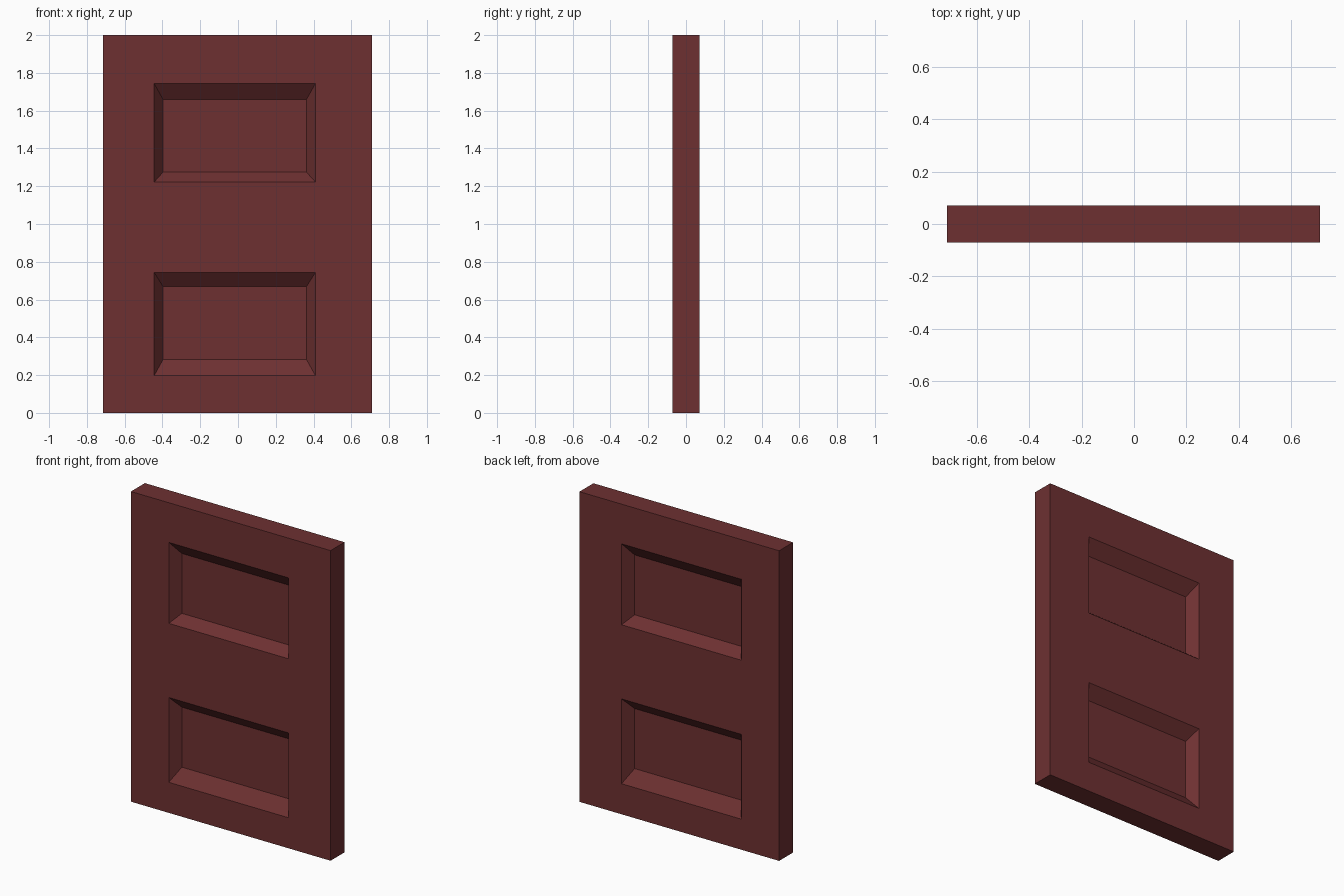
import bpy, bmesh

if "Cube" in bpy.data.objects:
    bpy.data.objects.remove(bpy.data.objects["Cube"])

HALF_T = 0.071                       # half the slab thickness
DEPTH = 0.066                        # depth of each recess
XS = [-0.714, -0.444, 0.41, 0.71]    # slab and recess edges across
ZS = [0.0, 0.197, 0.744, 1.222, 1.744, 2.0]
FLOOR_X = (-0.397, 0.363)            # recess floor extents
FLOOR_Z = {1: (0.282, 0.669), 3: (1.274, 1.66)}

bm = bmesh.new()
grid = {}

# both faces of the door, each with two sloped recesses
for side in (-1, 1):
    for i, x in enumerate(XS):
        for j, z in enumerate(ZS):
            grid[side, i, j] = bm.verts.new((x, side * HALF_T, z))
    for i in range(3):
        for j in range(5):
            outer = [grid[side, a, b] for a, b in
                     ((i, j), (i + 1, j), (i + 1, j + 1), (i, j + 1))]
            if i == 1 and j in FLOOR_Z:
                z0, z1 = FLOOR_Z[j]
                x0, x1 = FLOOR_X
                y = side * (HALF_T - DEPTH)
                inner = [bm.verts.new((x, y, z)) for x, z in
                         ((x0, z0), (x1, z0), (x1, z1), (x0, z1))]
                bm.faces.new(inner)
                for k in range(4):
                    n = (k + 1) % 4
                    bm.faces.new((outer[k], outer[n], inner[n], inner[k]))
            else:
                bm.faces.new(outer)

# outer edges joining front to back
rim = ([(i, 0) for i in range(3)] + [(3, j) for j in range(5)]
       + [(i, 5) for i in range(3, 0, -1)] + [(0, j) for j in range(5, 0, -1)])
for k, a in enumerate(rim):
    b = rim[(k + 1) % len(rim)]
    bm.faces.new((grid[(-1, *a)], grid[(-1, *b)], grid[(1, *b)], grid[(1, *a)]))

bmesh.ops.recalc_face_normals(bm, faces=bm.faces)
mesh = bpy.data.meshes.new("door_panel")
bm.to_mesh(mesh)
bm.free()

# dark red paint
paint = bpy.data.materials.new("dark red paint")
paint.diffuse_color = (0.155, 0.030, 0.031, 1)
paint.use_nodes = True
paint.node_tree.nodes["Principled BSDF"].inputs["Base Color"].default_value = paint.diffuse_color
mesh.materials.append(paint)
door = bpy.data.objects.new("door_panel", mesh)
bpy.context.collection.objects.link(door)
